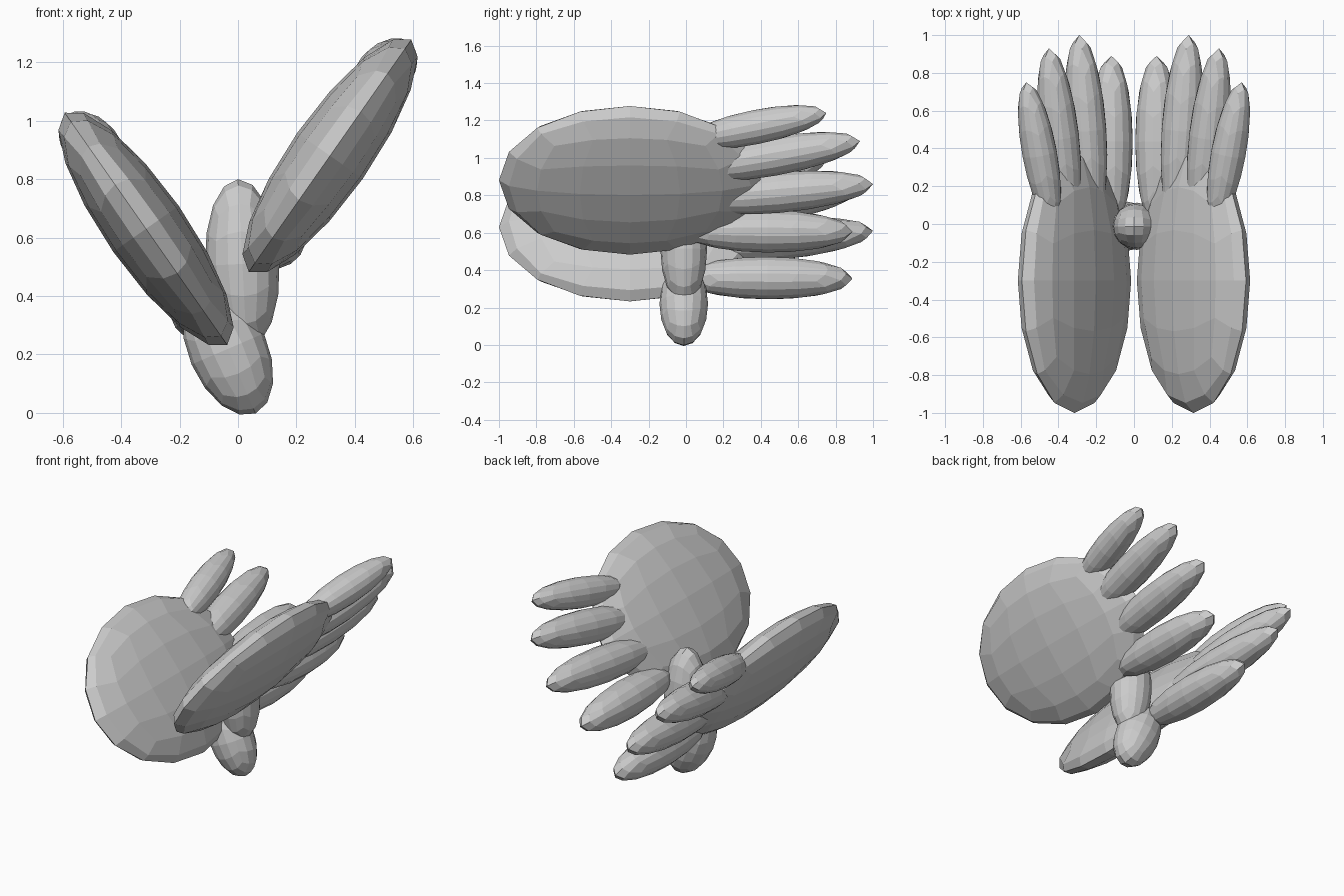
import bpy, bmesh, math
from mathutils import Vector, Matrix

if "Cube" in bpy.data.objects:
    bpy.data.objects.remove(bpy.data.objects["Cube"])

def blob(name, a, b, rx, rz, side=(1, 0, 0)):
    """Low-poly quad-sphere stretched from end point a to end point b."""
    a, b = Vector(a), Vector(b)
    y = (b - a).normalized()
    x = Vector(side)
    x = (x - y * x.dot(y)).normalized()
    z = x.cross(y)
    c, ry = (a + b) / 2, (b - a).length / 2
    bm = bmesh.new()
    bmesh.ops.create_cube(bm, size=2)
    bmesh.ops.subdivide_edges(bm, edges=bm.edges[:], cuts=3, use_grid_fill=True)
    for v in bm.verts:
        p = Vector([math.tan(k * math.pi / 4) for k in v.co]).normalized()
        v.co = c + x * p.x * rx + y * p.y * ry + z * p.z * rz
    bmesh.ops.recalc_face_normals(bm, faces=bm.faces[:])
    me = bpy.data.meshes.new(name)
    bm.to_mesh(me)
    bm.free()
    ob = bpy.data.objects.new(name, me)
    bpy.context.collection.objects.link(ob)
    return ob

# stem: two overlapping segments
blob("lower_stem", (0.06, -0.012, -0.002), (-0.13, -0.012, 0.44), 0.135, 0.13)
blob("upper_stem", (0.03, -0.012, 0.22), (0.0, -0.012, 0.80), 0.127, 0.125)

# finger lobes of the right pad: base, tip, radius
FINGERS = [
    ((0.43, 0.00, 1.09), (0.57, 0.75, 1.24), 0.093),
    ((0.34, 0.00, 0.925), (0.45, 0.93, 1.09), 0.105),
    ((0.22, 0.00, 0.77), (0.29, 1.00, 0.86), 0.110),
    ((0.12, -0.02, 0.61), (0.12, 0.89, 0.605), 0.115),
]
TILT = math.radians(55)

# pads with lobes, mirrored; the left one sits lower
for label, s, dz in (("right", 1, 0.0), ("left", -1, -0.25)):
    u = (s * math.cos(TILT), 0, math.sin(TILT))
    place = lambda p: (s * p[0], p[1], p[2] + dz)
    blob(label + "_pad", place((0.315, -1.0, 0.88)), place((0.315, 0.40, 0.88)), 0.485, 0.137, u)
    for i, (a, b, r) in enumerate(FINGERS):
        blob(f"{label}_lobe_{i + 1}", place(a), place(b), r, r, u)
